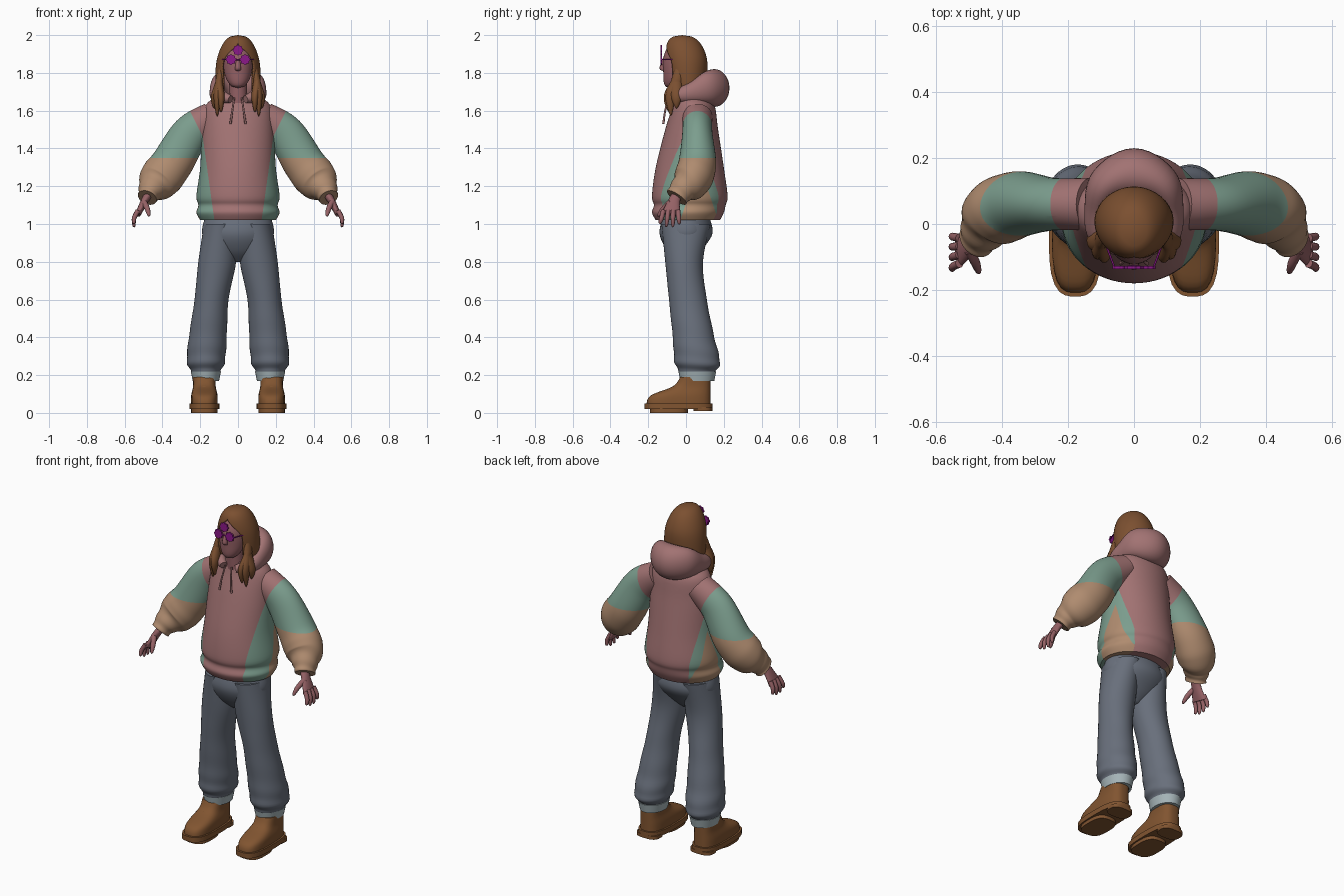
import bpy, bmesh
from math import sin, cos, pi
from mathutils import Vector

cube = bpy.data.objects.get("Cube")
if cube:
    bpy.data.objects.remove(cube, do_unlink=True)


def material(name, red, green, blue):
    mat = bpy.data.materials.new(name)
    mat.use_nodes = True
    colour = (red, green, blue, 1)
    mat.diffuse_color = colour
    mat.node_tree.nodes["Principled BSDF"].inputs["Base Color"].default_value = colour
    return mat


PINK = material("dusty pink", .36, .17, .17)
GREEN = material("sage green", .2, .34, .27)
TAN = material("tan", .43, .26, .16)
DENIM = material("grey denim", .14, .16, .2)
LINING = material("pale lining", .38, .46, .48)
LEATHER = material("brown leather", .22, .09, .03)
HAIR = material("brown hair", .2, .08, .03)
SKIN = material("skin", .3, .12, .13)
PURPLE = material("purple", .26, .01, .25)

UP, BACK = Vector((0, 0, 1)), Vector((0, 1, 0))


# Outline rules: scale a ring by its angle and its place along the path
def plain(angle, along):
    return 1


def boxy(angle, along):
    return (abs(sin(angle)) ** 3 + abs(cos(angle)) ** 3) ** (-1 / 3)


def petals(angle, along):
    return 1 + .09 * cos(8 * angle)


def folds(angle, along):
    return 1 + .05 * along ** 3 * sin(40 * along + cos(angle))


def rounded_tip(angle, along):
    return (1 - along ** 6) ** .5


def egg(angle, along):
    return (1 - abs(2 * along - 1) ** 6) ** .5


def spline(points, steps):
    """Smoothly interpolate every column of a list of tuples."""
    rows = []
    last = len(points) - 1
    for i in range(last):
        before, start, end, after = (points[max(0, min(last, i + k))] for k in (-1, 0, 1, 2))
        for k in range(steps):
            t = k / steps
            rows.append([b + t * ((c - a) / 2 + t * ((a - 2.5 * b + 2 * c - d / 2)
                         + t * (1.5 * (b - c) + (d - a) / 2)))
                         for a, b, c, d in zip(before, start, end, after)])
    return rows + [list(points[last])]


def loft(name, points, mats, flat=False, ref=BACK, sides=32, steps=6, caps=True,
         shape=plain, cuts=(), rule=None, mirror=False, thickness=0):
    """Skin oval rings (x, y, z, width, depth, optional front gap angle) along a path.
    A ring without a depth is round."""
    rows = spline([p if len(p) > 4 else p + p[3:] for p in points], steps)
    centres = [Vector(row[:3]) for row in rows]
    last = len(rows) - 1
    bm = bmesh.new()
    rings = []
    for i, row in enumerate(rows):
        tangent = UP if flat else (centres[min(i + 1, last)] - centres[max(i - 1, 0)]).normalized()
        across = tangent.cross(ref).normalized()
        deep = across.cross(tangent)
        gap = max(0, row[5]) if len(row) > 5 else 0
        ring = []
        for k in range(sides + 1):
            angle = gap + 2 * (pi - gap) * k / sides
            scale = shape(angle, i / last)
            ring.append(bm.verts.new(centres[i] + across * row[3] * scale * sin(angle)
                                     - deep * row[4] * scale * cos(angle)))
        rings.append(ring)
    for low, high in zip(rings, rings[1:]):
        for k in range(sides):
            bm.faces.new((low[k], low[k + 1], high[k + 1], high[k]))
    if caps:
        for ring in (rings[0], rings[-1]):
            bm.faces.new(ring[:sides])
    bmesh.ops.remove_doubles(bm, verts=bm.verts, dist=.0001)
    bmesh.ops.recalc_face_normals(bm, faces=bm.faces)
    # Clean colour seams
    for place, normal in cuts:
        bmesh.ops.bisect_plane(bm, geom=bm.verts[:] + bm.edges[:] + bm.faces[:],
                               plane_co=place, plane_no=normal)
    for face in bm.faces:
        face.smooth = True
        if rule:
            face.material_index = rule(face.calc_center_median())
    mesh = bpy.data.meshes.new(name)
    bm.to_mesh(mesh)
    bm.free()
    mesh.set_sharp_from_angle(angle=.8)
    for mat in mats:
        mesh.materials.append(mat)
    part = bpy.data.objects.new(name, mesh)
    bpy.context.collection.objects.link(part)
    if thickness:
        shell = part.modifiers.new("thickness", "SOLIDIFY")
        shell.thickness = thickness
        shell.offset = -1
    if mirror:
        part.modifiers.new("mirror", "MIRROR").use_mirror_merge = False


# Hoodie body: pink centre, green sides, tan wedge under each arm
HEM = 1.02


def body_colour(centre):
    height = centre.z - HEM
    if abs(centre.x) < .125 + .14 * height:
        return 0
    return 2 if abs(centre.y - .07) < .1 - .33 * height else 1


body_cuts = []
for side in (-1, 1):
    body_cuts.append(((side * .125, 0, HEM), (side, 0, -.14)))
    body_cuts.append(((0, .07 + side * .1, HEM), (0, side, .33)))
loft("hoodie_body", [
    (0, .01, HEM, .2, .17), (0, .01, 1.06, .22, .19), (0, .02, 1.1, .21, .19),
    (0, .02, 1.15, .22, .2), (0, .02, 1.3, .2, .18), (0, .03, 1.5, .19, .14),
    (0, .04, 1.63, .17, .11), (0, .02, 1.69, .08)],
    (PINK, GREEN, TAN), flat=True, sides=64, cuts=body_cuts, rule=body_colour)

# Sleeves with gathered folds
seam, seam_normal = Vector((.25, 0, 1.59)), Vector((2, 0, -1))
elbow = Vector((0, 0, 1.35))


def sleeve_colour(centre):
    if (centre - seam).dot(seam_normal) < 0:
        return 0
    return 2 if centre.z < elbow.z else 1


loft("sleeves", [
    (.13, .06, 1.57, .08), (.25, .06, 1.48, .1, .08), (.35, .06, 1.32, .11, .1),
    (.42, .03, 1.23, .11, .1), (.46, -.02, 1.18, .07), (.48, -.05, 1.14, .05, .06)],
    (PINK, GREEN, TAN), sides=40, steps=8, shape=folds,
    cuts=[(seam, seam_normal), (elbow, UP)], rule=sleeve_colour, mirror=True)

# Hood lying around the neck
half_hood = [(.04, -.08, 1.66, .02), (.1, -.03, 1.68, .04),
             (.11, .05, 1.7, .04, .06), (.08, .12, 1.72, .06, .09)]
other_half = [(-x, *rest) for x, *rest in reversed(half_hood)]
loft("hood", half_hood + [(0, .15, 1.72, .08, .1)] + other_half, [PINK], ref=UP)
loft("drawstrings", [(.02, -.09, 1.67, .005), (.03, -.11, 1.6, .005), (.04, -.12, 1.53, .006)],
     [PINK], sides=8, mirror=True)

# Trousers
loft("trouser_hips", [(0, 0, 1.05, .17, .12), (0, 0, .95, .19, .14),
                      (0, -.01, .86, .14, .09), (0, -.01, .8, .03)],
     [DENIM], flat=True, sides=48)
loft("trouser_legs", [
    (.09, 0, 1, .09, .13), (.11, -.01, .8, .1), (.14, .01, .6, .09, .1),
    (.16, .04, .4, .1, .11), (.17, .06, .27, .1, .12), (.17, .06, .21, .07, .09)],
    [DENIM], flat=True, sides=40, steps=8, shape=folds, mirror=True)
loft("trouser_linings", [(.17, .06, .17, .07, .09), (.17, .06, .22, .08, .1)],
     [LINING], flat=True, mirror=True)

# Boots: upper, welt, tread blocks and laces
FOOT = .178
loft("boot_uppers", [(FOOT, -.04, .03, .07, .17), (FOOT, -.03, .09, .07, .16),
                     (FOOT, .03, .14, .06, .1), (FOOT, .05, .19, .06, .08)],
     [LEATHER], flat=True, shape=boxy, mirror=True)
for name, y, low, high, width, length in (("boot_welts", -.04, .02, .05, .08, .18),
                                          ("boot_treads", -.09, 0, .03, .07, .1),
                                          ("boot_heels", .09, .01, .03, .07, .05)):
    loft(name, [(FOOT, y, low, width, length), (FOOT, y, high, width, length)],
         [LEATHER], flat=True, steps=1, shape=boxy, mirror=True)
for i in range(3):
    y, z = .03 * i - .1, .12 + .015 * i
    ends = [(FOOT + side * .04, y + .01, z - .01, .005) for side in (-1, 1)]
    loft("boot_laces", [ends[0], (FOOT, y, z, .006), ends[1]], [LEATHER], sides=8, mirror=True)

# Hands
loft("palms", [(.46, -.03, 1.17, .02, .03), (.49, -.06, 1.13, .02, .03),
               (.53, -.08, 1.05, .015, .05)], [SKIN], sides=20, mirror=True)
for i in range(4):
    root, tip = .026 * i - .12, .035 * i - .14
    loft("fingers", [(.53, root, 1.07, .013), (.55, (root + tip) / 2, 1.03, .012),
                     (.55, tip, 1 - .02 * sin(i), .01)],
         [SKIN], sides=12, shape=rounded_tip, mirror=True)
loft("thumbs", [(.5, -.08, 1.12, .016), (.48, -.12, 1.08, .014), (.47, -.15, 1.04, .01)],
     [SKIN], sides=12, shape=rounded_tip, mirror=True)

# Head, neck and features
loft("neck", [(0, -.02, 1.64, .05), (0, -.03, 1.78, .045)], [SKIN], flat=True)
loft("head", [(0, -.08, 1.72, .04), (0, -.05, 1.79, .07), (0, -.03, 1.88, .08, .09),
              (0, -.02, 1.97, .07)], [SKIN], flat=True, shape=egg)
loft("nose", [(0, -.11, 1.89, .008), (0, -.125, 1.83, .015), (0, -.115, 1.81, .015)],
     [SKIN], flat=True, sides=16, shape=egg)
for z in (1.778, 1.79):
    loft("lip", [(x, .4 * abs(x) - .11, z, .006) for x in (-.03, 0, .03)],
         [SKIN], ref=UP, sides=12, shape=egg)

# Three scalloped lenses, a bridge and slim temples
for x, z in ((-.037, 1.87), (.037, 1.87), (0, 1.92)):
    loft("lens", [(x, y, z, .026) for y in (-.136, -.127)], [PURPLE],
         ref=UP, sides=64, steps=1, shape=petals)
loft("glasses_bridge", [(x, -.13, 1.87, .004) for x in (-.02, .02)], [PURPLE], sides=8)
loft("glasses_temples", [(.06, -.13, 1.87, .003), (.09, -.05, 1.87, .003)],
     [PURPLE], ref=UP, sides=8, mirror=True)

# Hair: an open-fronted shell with loose locks over the chest
loft("hair", [(0, .03, 1.63, .11, .08, .8), (0, .01, 1.75, .12, .1, .7),
              (0, 0, 1.88, .115, .115, .7), (0, -.02, 2, .09, .11, -.6)],
     [HAIR], flat=True, sides=64, steps=10, caps=False, shape=rounded_tip, thickness=.01)
for x, y, tip in ((.09, -.09, 1.59), (.11, -.08, 1.57), (.125, -.05, 1.61)):
    loft("hair_locks", [(.09, -.03, 1.84, .01, .02), (.1, -.05, 1.75, .02, .03),
                        (x, y, 1.67, .02, .03), (x, y, tip, .01)],
         [HAIR], sides=16, shape=rounded_tip, mirror=True)
